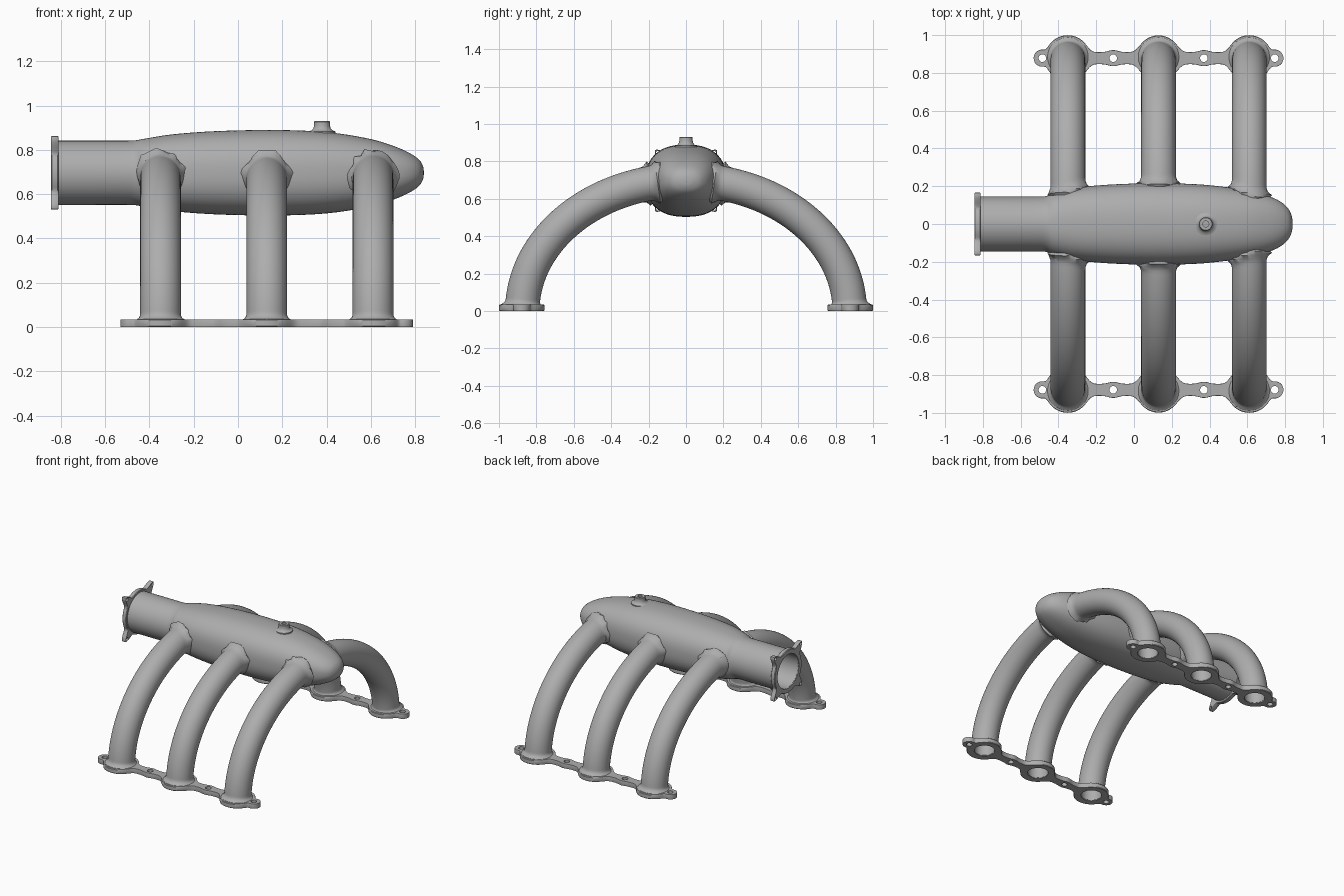
import bpy, bmesh, math
from mathutils import Vector

cube = bpy.data.objects.get("Cube")
if cube:
    bpy.data.objects.remove(cube, do_unlink=True)

metal = bpy.data.materials.new("cast_grey")
metal.use_nodes = True
metal.diffuse_color = (0.42, 0.42, 0.42, 1)
metal.node_tree.nodes["Principled BSDF"].inputs["Base Color"].default_value = (0.42, 0.42, 0.42, 1)

AXIS_Z = 0.697
RUNNER_X = (-0.35, 0.13, 0.61)
RUNNER_Y = 0.875
TAU = 2 * math.pi


def loft(name, rings, closed=False):
    """Skin equal-sized rings of points; cap the ends unless closed."""
    bm = bmesh.new()
    rows = [[bm.verts.new(p) for p in ring] for ring in rings]
    pairs = list(zip(rows, rows[1:]))
    if closed:
        pairs.append((rows[-1], rows[0]))
    else:
        bm.faces.new(rows[0])
        bm.faces.new(rows[-1])
    for a, b in pairs:
        for i in range(len(a)):
            j = (i + 1) % len(a)
            bm.faces.new((a[i], a[j], b[j], b[i]))
    bmesh.ops.recalc_face_normals(bm, faces=bm.faces)
    mesh = bpy.data.meshes.new(name)
    bm.to_mesh(mesh)
    bm.free()
    mesh.materials.append(metal)
    obj = bpy.data.objects.new(name, mesh)
    bpy.context.collection.objects.link(obj)
    return obj


def select(obj):
    bpy.ops.object.select_all(action='DESELECT')
    obj.select_set(True)
    bpy.context.view_layer.objects.active = obj


def smooth(obj):
    select(obj)
    bpy.ops.object.shade_smooth_by_angle(angle=math.radians(35))


def bevel(obj, width):
    select(obj)
    mod = obj.modifiers.new("bevel", 'BEVEL')
    mod.width, mod.segments, mod.angle_limit = width, 2, math.radians(50)
    bpy.ops.object.modifier_apply(modifier=mod.name)


def drill(obj, centre, radius, axis='Z'):
    """Cut a round hole through obj."""
    rot = (0, math.pi / 2, 0) if axis == 'X' else (0, 0, 0)
    bpy.ops.mesh.primitive_cylinder_add(vertices=40, radius=radius, depth=0.2,
                                        location=centre, rotation=rot)
    cutter = bpy.context.object
    cutter.data.materials.append(metal)
    select(obj)
    mod = obj.modifiers.new("hole", 'BOOLEAN')
    mod.operation, mod.solver, mod.object = 'DIFFERENCE', 'EXACT', cutter
    bpy.ops.object.modifier_apply(modifier=mod.name)
    bpy.data.objects.remove(cutter, do_unlink=True)


def spline(points, steps=5):
    """Smooth curve through the points."""
    pts = [Vector(p) for p in points]
    out = []
    for i in range(len(pts) - 1):
        a, b, c, d = pts[max(i - 1, 0)], pts[i], pts[i + 1], pts[min(i + 2, len(pts) - 1)]
        for k in range(steps):
            t = k / steps
            out.append(b + 0.5 * t * (c - a + t * (2 * a - 5 * b + 4 * c - d + t * (3 * (b - c) + d - a))))
    return out + [pts[-1]]


# Plenum and inlet neck: x, half width, half height, squareness
STATIONS = [(-0.84, .145, .145, 2), (-0.65, .145, .145, 2), (-0.5, .145, .145, 2),
            (-0.46, .149, .147, 2.1), (-0.42, .167, .154, 2.3), (-0.3, .193, .173, 2.4),
            (-0.12, .209, .187, 2.4), (0.1, .216, .193, 2.4), (0.3, .212, .19, 2.4),
            (0.45, .2, .178, 2.4), (0.6, .177, .152, 2.4), (0.7, .152, .122, 2.4),
            (0.77, .122, .092, 2.3), (0.815, .084, .062, 2.2), (0.835, .042, .032, 2), (0.84, .004, .003, 2)]
BODY = spline(STATIONS)


def section(x, w, h, n, count=72):
    ring = []
    for i in range(count):
        c, s = math.cos(TAU * i / count), math.sin(TAU * i / count)
        k = (abs(c) ** n + abs(s) ** n) ** (-1 / n)
        ring.append((x, w * k * c, AXIS_Z + h * k * s))
    return ring


WALL = 0.02
outer = [section(*s) for s in reversed(BODY)]
inner = [section(s[0], s[1] - WALL, s[2] - WALL, s[3]) for s in BODY if s[2] > 0.05]
smooth(loft("plenum", outer + inner))


def wall_distance(p):
    """Rough signed distance from the plenum wall."""
    for a, b in zip(BODY, BODY[1:]):
        if a[0] <= p.x <= b[0]:
            _, w, h, n = a.lerp(b, (p.x - a[0]) / (b[0] - a[0]))
            f = (abs(p.y) / w) ** n + (abs(p.z - AXIS_Z) / h) ** n
            return (f ** (1 / n) - 1) * min(w, h)
    return 1.0


def fillet(d, r):
    d = min(abs(d), r)
    return r - math.sqrt(r * r - (r - d) ** 2)


# Runners: elliptical arcs, flared where they meet the plenum and flange
def runner(name, x, side, steps=72, count=40):
    skin, bore = [], []
    for k in range(steps + 1):
        t = 0.006 + (math.radians(84) - 0.006) * (k / steps) ** 1.15
        c = Vector((x, side * RUNNER_Y * math.cos(t), 0.7 * math.sin(t)))
        out = Vector((0, side * 0.7 * math.cos(t), RUNNER_Y * math.sin(t))).normalized()
        ring_out, ring_in = [], []
        for i in range(count):
            a = TAU * i / count
            d = Vector((math.cos(a), 0, 0)) + out * math.sin(a)
            p = c + d * 0.092
            grow = max(fillet(wall_distance(p), 0.035), fillet(max(c.z - 0.034, 0), 0.022))
            ring_out.append(c + d * (0.092 + grow))
            ring_in.append(c + d * 0.07)
        skin.append(ring_out)
        bore.append(ring_in)
    smooth(loft(name, skin + bore[::-1], closed=True))


# Base flanges: scalloped strip around ports and bolt ears
EARS = (-0.485, -0.11, 0.37, 0.745)


def half_width(x):
    lobes = [(e, 0.046) for e in EARS] + [(r, 0.122) for r in RUNNER_X]
    reach = [math.sqrt(max(r * r - (x - c) ** 2, 0)) for c, r in lobes]
    web = 0.032 if EARS[0] < x < EARS[-1] else 0
    return max(reach + [web])


def base_flange(name, side, steps=220):
    x0, x1 = EARS[0] - 0.046, EARS[-1] + 0.046
    xs = [(x0 + x1) / 2 - (x1 - x0) / 2 * math.cos(math.pi * i / steps) for i in range(steps + 1)]
    hs = [half_width(x) for x in xs]
    for _ in range(6):  # soften the notches between lobes
        hs = [h if i < 14 or i > steps - 14 else (hs[i - 1] + h + hs[i + 1]) / 3
              for i, h in enumerate(hs)]
    y = side * 0.878
    edge = [(x, y - h) for x, h in zip(xs, hs)]
    edge += [(x, y + h) for x, h in list(zip(xs, hs))[-2:0:-1]]
    obj = loft(name, [[(px, y + (py - y) * s, z) for px, py in edge]
                      for z, s in ((0, .97), (.004, 1), (.031, 1), (.035, .97))])
    for e in EARS:
        drill(obj, (e, y, 0), 0.02)
    for r in RUNNER_X:
        drill(obj, (r, side * RUNNER_Y, 0), 0.072)
    smooth(obj)


for side, where in ((-1, "front"), (1, "back")):
    base_flange(where + "_base_flange", side)
    for x, place in zip(RUNNER_X, ("right", "middle", "left")):
        runner(where + "_" + place + "_runner", x, side)


# Inlet flange: ring with four diagonal bolt ears
def inlet_ring(x, grow, count=160):
    ring = []
    for i in range(count):
        a = TAU * i / count
        r = 0.16 + 0.072 * abs(math.sin(2 * a)) ** 22 + grow
        ring.append((x, r * math.cos(a), AXIS_Z + r * math.sin(a)))
    return ring


inlet = loft("inlet_flange", [inlet_ring(-0.845, -.004), inlet_ring(-0.841, 0),
                              inlet_ring(-0.816, 0), inlet_ring(-0.812, -.004)])
drill(inlet, (-0.83, 0, AXIS_Z), 0.126, 'X')
for sy in (-1, 1):
    for sz in (-1, 1):
        drill(inlet, (-0.83, sy * 0.148, AXIS_Z + sz * 0.148), 0.012, 'X')
smooth(inlet)

# Vacuum nipple: turned profile with a bore
PROFILE = ((.06, .872), (.06, .884), (.046, .889), (.039, .898), (.036, .91), (.036, .927),
           (.033, .931), (.016, .931), (.016, .88))
nipple = loft("vacuum_nipple", [[(0.38 + r * math.cos(TAU * i / 32), r * math.sin(TAU * i / 32), z)
                                 for i in range(32)] for r, z in PROFILE])
smooth(nipple)
